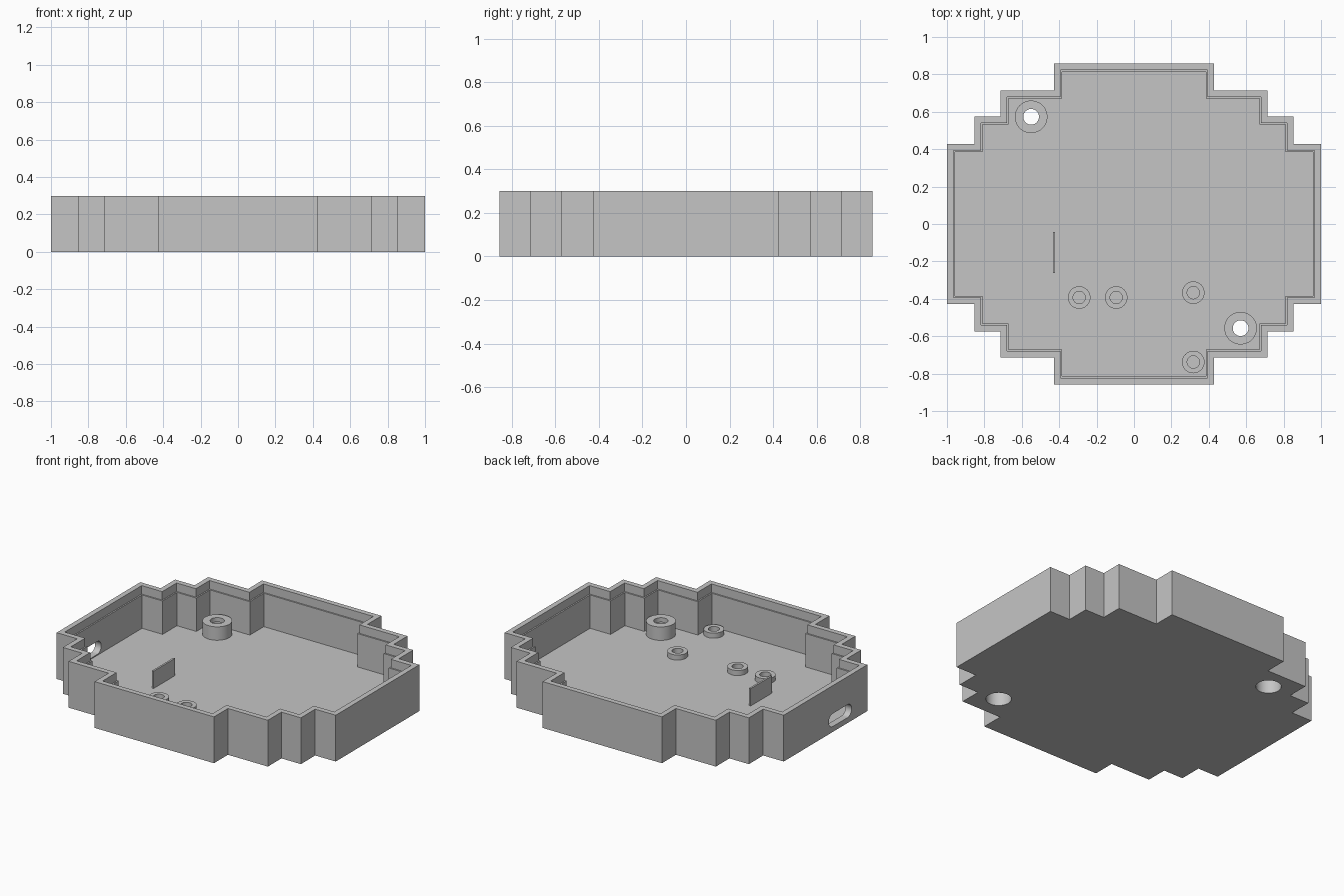
import bpy
import bmesh
from math import cos, sin, tau, pi, radians

cube = bpy.data.objects.get("Cube")
if cube:
    bpy.data.objects.remove(cube, do_unlink=True)

FLOOR, TOP, LEDGE = 0.029, 0.3, 0.245

grey = bpy.data.materials.new("plain grey")
grey.use_nodes = True
grey.diffuse_color = (0.56, 0.56, 0.56, 1)
grey.node_tree.nodes["Principled BSDF"].inputs["Base Color"].default_value = (0.56, 0.56, 0.56, 1)


def make_object(name, bm):
    bmesh.ops.recalc_face_normals(bm, faces=bm.faces)
    mesh = bpy.data.meshes.new(name)
    bm.to_mesh(mesh)
    bm.free()
    mesh.materials.append(grey)
    obj = bpy.data.objects.new(name, mesh)
    bpy.context.collection.objects.link(obj)
    return obj


def activate(obj):
    bpy.ops.object.select_all(action='DESELECT')
    obj.select_set(True)
    bpy.context.view_layer.objects.active = obj


def smooth(obj):
    activate(obj)
    bpy.ops.object.shade_smooth_by_angle(angle=radians(30))


def bridge(bm, a, b):
    n = len(a)
    for i in range(n):
        j = (i + 1) % n
        bm.faces.new((a[i], a[j], b[j], b[i]))


def loft(name, rings, closed=False):
    """Join rings of points; cap the ends, or close the last onto the first."""
    bm = bmesh.new()
    loops = [[bm.verts.new(p) for p in ring] for ring in rings]
    for a, b in zip(loops, loops[1:]):
        bridge(bm, a, b)
    if closed:
        bridge(bm, loops[-1], loops[0])
    else:
        bm.faces.new(loops[0])
        bm.faces.new(loops[-1])
    return make_object(name, bm)


def stepped_outline(inset, z):
    """Stepped outline, mirrored from one quarter."""
    quarter = [(x - inset, y - inset) for x, y in (
        (1, 0.428), (0.853, 0.428), (0.853, 0.575), (0.714, 0.575),
        (0.714, 0.714), (0.428, 0.714), (0.428, 0.857))]
    back = quarter + [(-x, y) for x, y in reversed(quarter)]
    return [(x, y, z) for x, y in back] + [(x, -y, z) for x, y in reversed(back)]


def circle(x, y, r, z, n=48):
    return [(x + r * cos(tau * i / n), y + r * sin(tau * i / n), z) for i in range(n)]


def boss(name, x, y, profile):
    smooth(loft(name, [circle(x, y, r, z) for r, z in profile], closed=True))


def cut(target, cutter):
    cutter.hide_render = True
    mod = target.modifiers.new("cut", 'BOOLEAN')
    mod.operation = 'DIFFERENCE'
    mod.solver = 'EXACT'
    mod.object = cutter
    activate(target)
    bpy.ops.object.modifier_apply(modifier=mod.name)
    bpy.data.objects.remove(cutter, do_unlink=True)


# Tray with a stepped outline and a thin ledge inside the rim
tray = loft("tray", [stepped_outline(d, z) for d, z in (
    (0, 0), (0, TOP), (0.034, TOP), (0.034, LEDGE), (0.043, LEDGE), (0.043, FLOOR))])

# Screw posts, bored right through with a wider recess underneath
for label, x, y in (("back_right", -0.55, 0.573), ("front_left", 0.57, -0.557)):
    cut(tray, loft("bore_cutter", [circle(x, y, 0.075, z) for z in (-0.1, 0.1)]))
    boss(label + "_screw_post", x, y, (
        (0.087, FLOOR), (0.087, 0.116), (0.042, 0.116),
        (0.042, 0.087), (0.075, 0.087), (0.075, FLOOR)))

# Rounded port opening through the right wall
half, r = 0.075, 0.042


def port_ring(x):
    ring = []
    for side in (1, -1):
        for i in range(17):
            a = pi * i / 16 - pi / 2
            ring.append((x, -0.15 + side * (half + r * cos(a)), 0.077 + side * r * sin(a)))
    return ring


cut(tray, loft("port_cutter", [port_ring(-1.1), port_ring(-0.9)]))
smooth(tray)

# Small standoffs on the floor
for i, (x, y) in enumerate(((-0.293, -0.393), (-0.095, -0.393), (0.317, -0.367), (0.317, -0.738))):
    boss(f"standoff_{i + 1}", x, y, (
        (0.06, FLOOR), (0.06, 0.062), (0.033, 0.062), (0.033, FLOOR)))

# Thin upright stop behind the port
bm = bmesh.new()
bmesh.ops.create_cube(bm, size=1)
bmesh.ops.scale(bm, vec=(0.012, 0.22, 0.112), verts=bm.verts)
bmesh.ops.translate(bm, vec=(-0.428, -0.152, FLOOR + 0.056), verts=bm.verts)
make_object("board_stop", bm)
